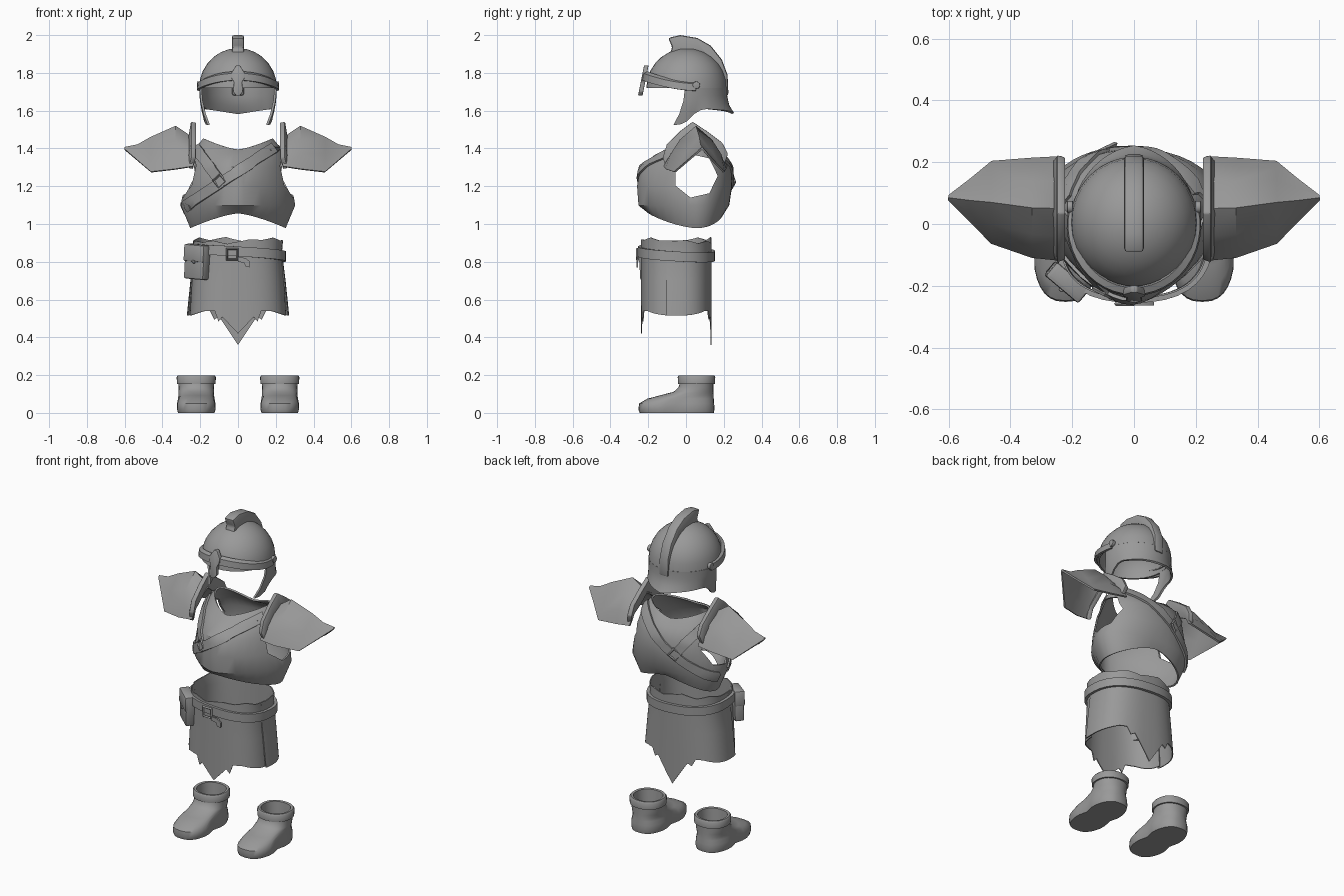
import bpy, bmesh, math, random
from mathutils import Vector
from mathutils.bvhtree import BVHTree

random.seed(4)
cube = bpy.data.objects.get("Cube")
if cube:
    bpy.data.objects.remove(cube, do_unlink=True)

GREY = (0.32, 0.32, 0.32, 1)
mat = bpy.data.materials.new("plain_grey")
mat.use_nodes = True
mat.diffuse_color = GREY
mat.node_tree.nodes["Principled BSDF"].inputs["Base Color"].default_value = GREY


def finish(ob, name, solid=0, bevel=0, cutter=None, angle=35):
    """Name, colour, apply modifiers and shade one part."""
    ob.name = name
    ob.data.materials.clear()
    ob.data.materials.append(mat)
    if solid:
        m = ob.modifiers.new("thickness", "SOLIDIFY")
        m.thickness, m.offset = solid, 0
    if bevel:
        m = ob.modifiers.new("soft_edges", "BEVEL")
        m.width, m.segments = bevel, 2
    if cutter:
        m = ob.modifiers.new("opening", "BOOLEAN")
        m.object, m.operation = cutter, "DIFFERENCE"
    bpy.ops.object.select_all(action="DESELECT")
    ob.select_set(True)
    bpy.context.view_layer.objects.active = ob
    bpy.ops.object.convert(target="MESH")
    bpy.ops.object.shade_smooth_by_angle(angle=math.radians(angle))
    return ob


def mesh(name, verts, faces, **kw):
    me = bpy.data.meshes.new(name)
    me.from_pydata([tuple(v) for v in verts], [], faces)
    bm = bmesh.new()
    bm.from_mesh(me)
    bmesh.ops.remove_doubles(bm, verts=bm.verts, dist=0.0005)
    bmesh.ops.recalc_face_normals(bm, faces=bm.faces)
    bm.to_mesh(me)
    bm.free()
    ob = bpy.data.objects.new(name, me)
    bpy.context.collection.objects.link(ob)
    return finish(ob, name, **kw)


def grid_data(rows, closed=False, caps=False):
    n = len(rows[0])
    faces = [(r * n + i, r * n + (i + 1) % n, (r + 1) * n + (i + 1) % n, (r + 1) * n + i)
             for r in range(len(rows) - 1) for i in range(n if closed else n - 1)]
    if caps:
        faces += [tuple(range(n)), tuple(range(len(rows) * n - n, len(rows) * n))]
    return [v for row in rows for v in row], faces


def grid(name, rows, closed=False, caps=False, **kw):
    return mesh(name, *grid_data(rows, closed, caps), **kw)


def prism(name, outline, place, depth, **kw):
    return grid(name, [[place(u, v, d) for u, v in outline] for d in (-depth, depth)],
                True, True, **kw)


def box(name, loc, size, rot, bevel):
    bpy.ops.mesh.primitive_cube_add(size=1, location=loc, rotation=rot)
    bpy.context.object.scale = size
    bpy.ops.object.transform_apply(location=False, rotation=False)
    finish(bpy.context.object, name, bevel=bevel)


def frame(name, loc, size, rot):
    bpy.ops.mesh.primitive_torus_add(major_segments=4, minor_segments=4, location=loc,
                                     rotation=rot, major_radius=size, minor_radius=0.008)
    finish(bpy.context.object, name)


def oval(a, rx, yf, yb, n=2.0):
    """Point on an oval; a is in degrees from the front, turning towards +x."""
    x, y = math.sin(math.radians(a)), -math.cos(math.radians(a))
    bend = lambda t: math.copysign(abs(t) ** (2 / n), t)
    return rx * bend(x), (yf + yb) / 2 + (yb - yf) / 2 * bend(y)


def around(count, start=0, stop=360):
    return [start + (stop - start) * i / count for i in range(count + 1)]


def lerp_table(table, x):
    for (x0, y0), (x1, y1) in zip(table, table[1:]):
        if x <= x1:
            return y0 + (y1 - y0) * (x - x0) / (x1 - x0)
    return table[-1][1]


# Helmet dome
rows = []
for p in around(7, 1, 90):
    r, h = math.sin(math.radians(p)), math.cos(math.radians(p))
    rows.append([(x, y + 0.006, 1.72 + 0.205 * h)
                 for x, y in (oval(a, 0.2 * r, -0.21 * r, 0.205 * r) for a in around(32)[:-1])])
grid("helmet_dome", rows, True, solid=0.012)

# Cheek guards and neck guard
edge = [(82, 1.525), (94, 1.53), (106, 1.59), (115, 1.61), (150, 1.6), (180, 1.585)]
rows = []
for k in (0, 0.35, 0.7, 1):
    row = []
    for a in around(26, 82, 278):
        x, y = oval(a, 0.2, -0.204, 0.211)
        off = min(a, 360 - a)
        cheek = max(0, 1 - (off - 82) / 35)
        flare = 0.18 * max(0, (off - 110) / 70) * k ** 3
        row.append((x * (1 - 0.22 * cheek * k * k + flare * 0.4),
                    y * (1 + flare) + cheek * (0.02 - 0.06 * k * k),
                    1.72 + (lerp_table(edge, off) - 1.72) * k))
    rows.append(row)
grid("helmet_neck_guard", rows, solid=0.012)

# Brow band, nose guard, rivets
rows = [[], [], []]
for a in around(24, -104, 104):
    x, y = oval(a, 0.211, -0.226, 0.22)
    z = 1.725 + 0.055 * (0.5 + 0.5 * math.cos(math.radians(a * 1.7)))
    for row, scale, h in zip(rows, (1, 0.985, 0.9), (-0.02, 0.014, 0.022)):
        row.append((x * scale, y * scale, z + h))
grid("brow_band", rows, solid=0.014)
half = [(0.01, 1.84), (0.035, 1.80), (0.035, 1.775), (0.022, 1.75), (0.026, 1.70), (0.01, 1.68)]
prism("nose_guard", half + [(-x, z) for x, z in reversed(half)],
      lambda x, z, d: (x, -0.226 - 0.2 * (1.76 - z) + d, z), 0.012, bevel=0.004)
for s, side in ((1, "left"), (-1, "right")):
    bpy.ops.mesh.primitive_cylinder_add(vertices=12, radius=0.02, depth=0.02,
                                        location=(s * 0.207, 0.055, 1.735), rotation=(0, math.pi / 2, 0))
    finish(bpy.context.object, side + "_rivet", bevel=0.004)

# Crest
crest = [(-0.095, 1.985), (-0.03, 2.0), (0.06, 1.985), (0.13, 1.945), (0.19, 1.87), (0.22, 1.79),
         (0.225, 1.68), (0.19, 1.68), (0.17, 1.8), (0.1, 1.88), (0, 1.905), (-0.09, 1.895), (-0.072, 1.935)]
prism("crest", crest, lambda y, z, d: (d, y, z), 0.032, bevel=0.012)


def chest(a, rx, yf, yb):
    """Keeled at the front, round at the back, widest under the arms."""
    x, y = oval(a, rx, -1, 1, 1.55 if math.cos(math.radians(a)) > 0 else 2.1)
    return x, 0.055 + y * (0.055 - yf if y < 0 else yb - 0.055)


# Cuirass with arm openings: height, half width, front, back, rise at the middle
torso = [(0.98, 0.248, -0.195, 0.195, 0.08), (1.1, 0.298, -0.247, 0.224, 0), (1.2, 0.28, -0.254, 0.239, 0),
         (1.3, 0.258, -0.238, 0.236, 0), (1.39, 0.23, -0.165, 0.2, -0.03), (1.45, 0.18, -0.105, 0.15, -0.06)]
rows = [[(x, y, z + rise * (1 - abs(x / rx) ** 1.4)) for x, y in
         (chest(a, rx, yf, yb) for a in around(36)[:-1])] for z, rx, yf, yb, rise in torso]
tree = BVHTree.FromPolygons(*grid_data(rows, True))
bpy.ops.mesh.primitive_cylinder_add(vertices=7, radius=0.118, depth=2, location=(0, 0.05, 1.255),
                                    rotation=(0, math.pi / 2, 0))
hole = bpy.context.object
grid("cuirass", rows, True, solid=0.01, cutter=hole)
bpy.data.objects.remove(hole, do_unlink=True)


def on_torso(x, z, side, lift=0.01):
    hit, normal = tree.ray_cast(Vector((x, side, z)), Vector((0, -side, 0)))[:2]
    if hit is None:
        hit, normal = tree.find_nearest(Vector((x, side * 0.1, z)))[:2]
    out = hit - Vector((0, 0, hit.z))
    return hit + normal * lift * (1 if normal.dot(out) > 0 else -1)


# Crossed straps with buckles, front and back
for side, word in ((-1, "front"), (1, "back")):
    for name, a, b in (("long_strap", (0.21, 1.415), (-0.3, 1.075)), ("short_strap", (-0.22, 1.4), (-0.07, 1.2))):
        a, b = Vector(a), Vector(b)
        across = (b - a).orthogonal().normalized() * 0.026
        path = [a.lerp(b, i / 20) for i in range(21)]
        grid(word + "_" + name, [[on_torso(*(p + across * k), side) for k in (-1, 0, 1)] for p in path],
             solid=0.012)
    frame(word + "_strap_buckle", on_torso(-0.09, 1.225, side, 0.014), 0.036,
          (math.pi / 2, 0.1, side * 0.45))

# Pauldrons: winged shell with a sharper ridge outwards, and raised inner rim
arch = [(0, 0), (0.09, 0.35), (0.24, 0.68), (0.5, 1), (0.76, 0.68), (0.91, 0.35), (1, 0)]
shell = [(0.235, -0.115, 0.215, 1.305, 1.45, 1), (0.33, -0.105, 0.21, 1.29, 1.515, 1),
         (0.46, -0.06, 0.2, 1.275, 1.457, 1.6), (0.53, 0.01, 0.143, 1.335, 1.417, 1.8),
         (0.6, 0.08, 0.09, 1.395, 1.403, 1)]
rim_out = [(-0.12, 1.35), (-0.1, 1.42), (-0.03, 1.49), (0.035, 1.54), (0.11, 1.49), (0.19, 1.43), (0.22, 1.37)]
rim_in = [(-0.1, 1.29), (-0.08, 1.35), (-0.02, 1.4), (0.035, 1.45), (0.1, 1.4), (0.17, 1.36), (0.2, 1.31)]
for s, side in ((1, "left"), (-1, "right")):
    grid(side + "_pauldron", [[(s * x, y0 + (y1 - y0) * u, z0 + (z1 - z0) * h ** ridge) for u, h in arch]
                              for x, y0, y1, z0, z1, ridge in shell], solid=0.01, angle=45)
    grid(side + "_pauldron_rim", [[(s * x, y, z) for y, z in edge_line]
                                  for x, edge_line in ((0.235, rim_out), (0.25, rim_in))],
         solid=0.028, bevel=0.006)

# Torn skirt: front and back panels, spike in the middle of each
for name, a0, a1, rx, tip in (("front", -86, 86, 0.252, 0.12), ("back", 78, 282, 0.268, 0.18)):
    rows = [[], [], [], []]
    teeth = [(4 * k, random.uniform(0, 0.025) + 0.015 * (k % 2)) for k in range(10)]
    for i, a in enumerate(around(36, a0, a1)):
        x, y = oval(a, 1, -0.236, 0.133, 2.5)
        side_edge = 0.025 * max(0, abs(x) - 0.7) / 0.3
        tear = 0.045 if i % 4 == 2 and 0.2 < abs(x) < 0.6 else 0
        low = 0.54 - side_edge - tip * max(0, 1 - abs(x) / 0.45) - tear
        top = 0.893 + lerp_table(teeth, i)
        for row, z, w in zip(rows, (top, 0.85, 0.7, low), (0.235, 0.23, (0.23 + rx) / 2, rx)):
            row.append((x * w, y, z))
    grid(name + "_skirt_panel", rows, solid=0.006)

# Tilted belt, buckle and loose tail
rows = [[(x, y, 0.84 - 0.06 * x - 0.06 * y + h) for x, y in
         (oval(a, 0.246, -0.246, 0.145, 2.4) for a in around(36)[:-1])] for h in (-0.026, 0.026)]
grid("belt", rows, True, solid=0.018)
frame("belt_buckle", (-0.03, -0.258, 0.84), 0.04, (math.pi / 2, math.pi / 4, 0))
tail = [(0, 0.825), (0.04, 0.82), (0.065, 0.8), (0.062, 0.77), (0.04, 0.775), (0.032, 0.795), (0, 0.8)]
prism("belt_tail", tail, lambda x, z, d: (x, -0.258 + d, z), 0.005)

# Pouch with flap and button
turn = (0, math.radians(4), math.radians(-40))
box("pouch", (-0.216, -0.186, 0.8), (0.135, 0.056, 0.185), turn, 0.01)
box("pouch_flap", (-0.217, -0.188, 0.845), (0.139, 0.06, 0.09), turn, 0.008)
box("pouch_button", (-0.234, -0.211, 0.8), (0.016, 0.016, 0.016), turn, 0.004)

# Boots: height, half width, front, back, waist pinch, squareness
sole_to_cuff = [(0, 0.102, -0.245, 0.147, 0.18, 2.6), (0.018, 0.107, -0.252, 0.151, 0.18, 2.6),
                (0.05, 0.106, -0.248, 0.149, 0.15, 2.6), (0.075, 0.1, -0.205, 0.147, 0.12, 2.4),
                (0.092, 0.096, -0.14, 0.146, 0.06, 2.2), (0.112, 0.094, -0.065, 0.145, 0, 2.2),
                (0.135, 0.093, -0.04, 0.145, 0, 2.2), (0.152, 0.094, -0.034, 0.145, 0, 2.2),
                (0.153, 0.102, -0.042, 0.153, 0, 2.2), (0.19, 0.104, -0.044, 0.155, 0, 2.2),
                (0.199, 0.097, -0.038, 0.149, 0, 2.2), (0.197, 0.083, -0.024, 0.135, 0, 2.2),
                (0.11, 0.076, -0.018, 0.13, 0, 2.2)]
for s, side in ((1, "left"), (-1, "right")):
    rows = [[(s * 0.221 + x * (1 - pinch * math.exp(-((y + 0.05) / 0.045) ** 2)), y, z) for x, y in
             (oval(a, rx, yf, yb, n) for a in around(32)[:-1])] for z, rx, yf, yb, pinch, n in sole_to_cuff]
    grid(side + "_boot", rows, True, True, angle=45)
